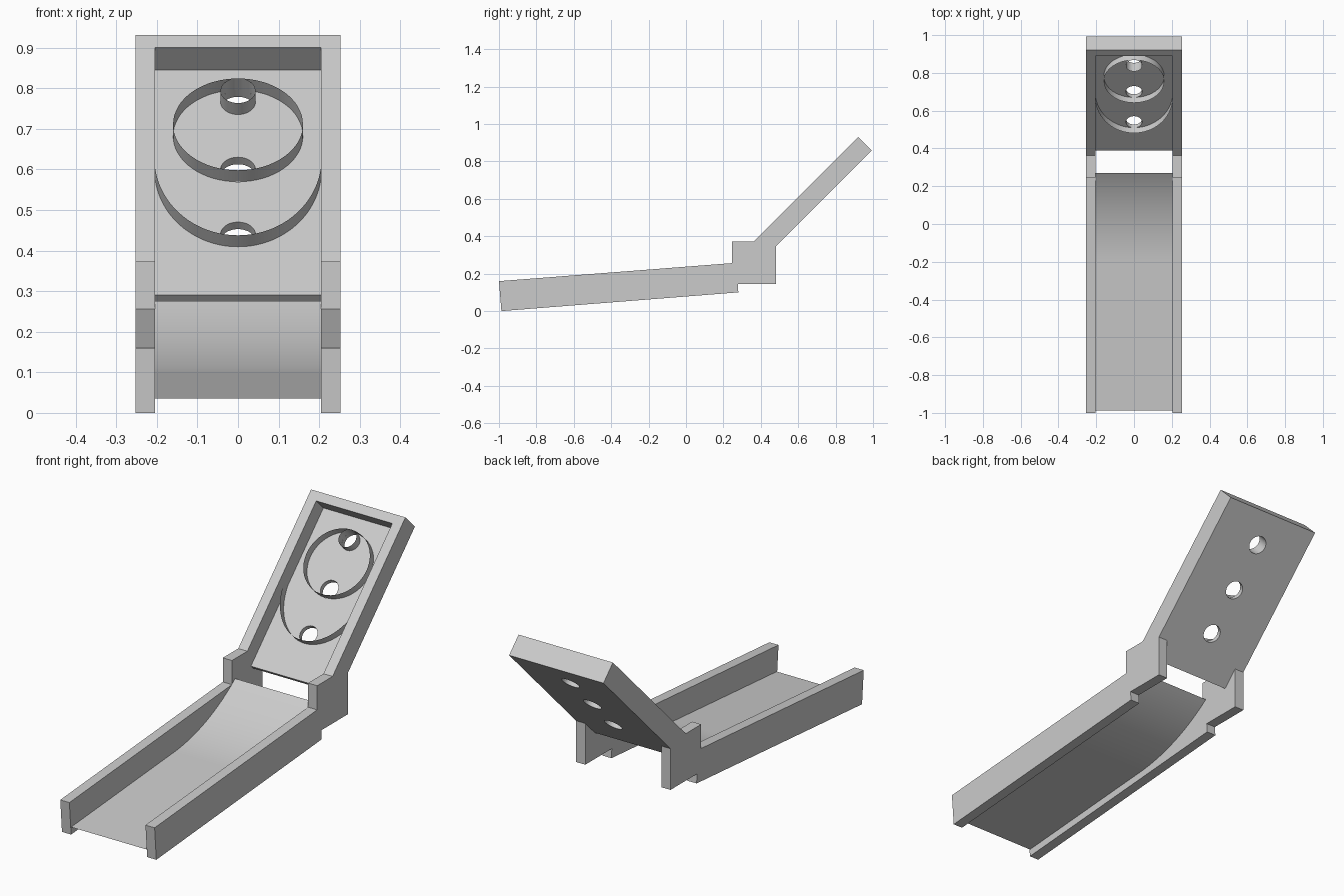
import bpy, bmesh, math

if "Cube" in bpy.data.objects:
    bpy.data.objects.remove(bpy.data.objects["Cube"])

INNER, OUTER = 0.204, 0.253          # side wall x limits
TILT = math.pi / 4                   # target board slope
FLOOR, BACK, RIM = -0.071, -0.0955, 0.007   # heights normal to the board


def new_object(name, bm, tilt=0.0):
    bmesh.ops.recalc_face_normals(bm, faces=bm.faces)
    me = bpy.data.meshes.new(name)
    bm.to_mesh(me)
    bm.free()
    ob = bpy.data.objects.new(name, me)
    ob.rotation_euler = (tilt, 0, 0)
    bpy.context.collection.objects.link(ob)
    return ob


def prism(name, profile, x0, x1, tilt=0.0, mirror=False):
    """Extrude a (y, z) outline along x, optionally mirrored."""
    bm = bmesh.new()
    face = bm.faces.new([bm.verts.new((x0, y, z)) for y, z in profile])
    ext = bmesh.ops.extrude_face_region(bm, geom=[face])
    moved = [g for g in ext["geom"] if isinstance(g, bmesh.types.BMVert)]
    bmesh.ops.translate(bm, verts=moved, vec=(x1 - x0, 0, 0))
    ob = new_object(name, bm, tilt)
    if mirror:
        ob.modifiers.new("mirror", 'MIRROR')
    return ob


def box_outline(y0, y1, z0, z1):
    return [(y0, z0), (y1, z0), (y1, z1), (y0, z1)]


def strip(name, lower, upper, tilt=0.0, closed=False):
    """Sheet between two matching point rows, smooth shaded."""
    bm = bmesh.new()
    a = [bm.verts.new(p) for p in lower]
    b = [bm.verts.new(p) for p in upper]
    n = len(a)
    for i in range(n if closed else n - 1):
        j = (i + 1) % n
        bm.faces.new((a[i], a[j], b[j], b[i])).smooth = True
    return new_object(name, bm, tilt)


def ring(name, t, rx, ry, z0, z1, start=0.0, sweep=2 * math.pi, n=64):
    closed = sweep > 6
    angles = [start + sweep * i / n for i in range(n if closed else n + 1)]
    pts = [(rx * math.cos(k), t + ry * math.sin(k)) for k in angles]
    return strip(name, [(x, y, z0) for x, y in pts],
                 [(x, y, z1) for x, y in pts], TILT, closed)


# Lane side rails and the blocks joining them to the board
prism("lane_rail", [(-0.987, 0), (0.28, 0.10), (0.268, 0.258), (-1, 0.16)],
      INNER, OUTER, mirror=True)
prism("joint_block", box_outline(0.245, 0.48, 0.145, 0.373), INNER, OUTER, mirror=True)

# Lane: straight run, then an arc rising to the jump
y0, z0, a0, a1 = -0.2, 0.098, math.radians(4.5), math.radians(37)
radius = 0.47 / (math.sin(a1) - math.sin(a0))
path = [(-0.987, 0.036)]
for i in range(25):
    a = a0 + (a1 - a0) * i / 24
    path.append((y0 + radius * (math.sin(a) - math.sin(a0)),
                 z0 + radius * (math.cos(a0) - math.cos(a))))
strip("lane_surface", [(-INNER, y, z) for y, z in path], [(INNER, y, z) for y, z in path])

# Target board frame
prism("board_side", box_outline(0.481, 1.3095, BACK, RIM), INNER, OUTER, TILT, True)
prism("board_top", box_outline(1.266, 1.3095, BACK, RIM), -INNER, INNER, TILT)

# Board floor with three holes
HOLES, HOLE_R = (0.693, 0.919, 1.154), 0.043
floor = prism("board_floor", box_outline(0.481, 1.266, BACK, FLOOR), -INNER, INNER, TILT)
bm = bmesh.new()
for t in HOLES:
    made = bmesh.ops.create_cone(bm, cap_ends=True, segments=48, radius1=HOLE_R,
                                 radius2=HOLE_R, depth=0.2)
    bmesh.ops.translate(bm, verts=made["verts"], vec=(0, t, FLOOR))
cutter = new_object("hole_cutter", bm, TILT)
cutter.hide_render = True
cutter.hide_set(True)
cut = floor.modifiers.new("holes", 'BOOLEAN')
cut.object = cutter
cut.solver = 'EXACT'

# Raised score rings
RING_TOP = FLOOR + 0.04
ring("top_hole_ring", HOLES[2], HOLE_R, HOLE_R, FLOOR, RING_TOP)
ring("middle_ring", 1.0366, 0.16, 0.16, FLOOR, RING_TOP)
ring("lower_arc", HOLES[1], 0.206, 0.269, FLOOR, RING_TOP, math.pi, math.pi)
